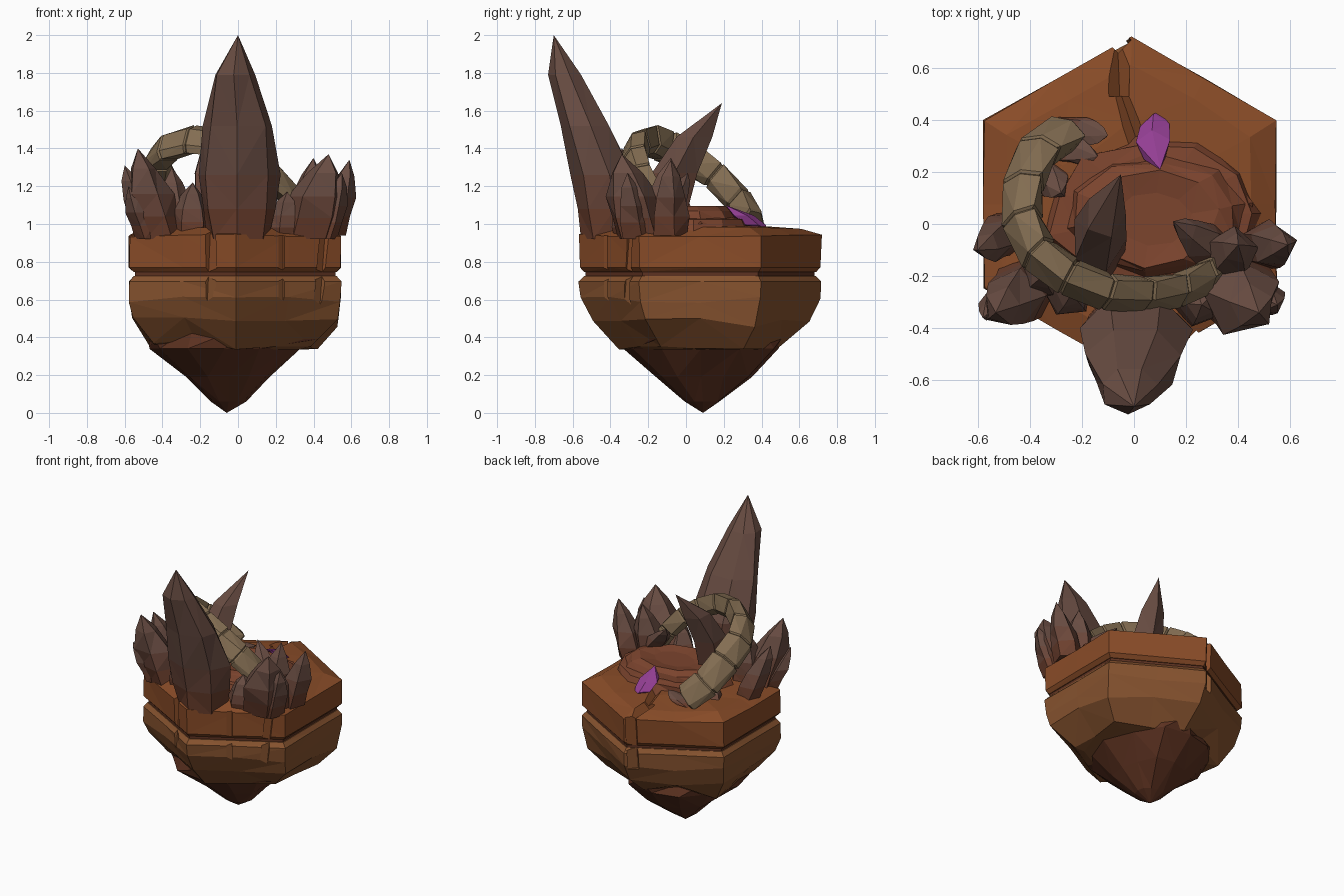
import bpy, bmesh, math, random
from mathutils import Vector, Matrix

if "Cube" in bpy.data.objects:
    bpy.data.objects.remove(bpy.data.objects["Cube"])

random.seed(4)


def mat(name, r, g, b):
    m = bpy.data.materials.new(name)
    m.diffuse_color = (r, g, b, 1)
    m.use_nodes = True
    m.node_tree.nodes["Principled BSDF"].inputs["Base Color"].default_value = m.diffuse_color
    return m


CLAY = mat("clay", 0.25, 0.072, 0.021)
SAND = mat("sandstone", 0.24, 0.086, 0.028)
DARK = mat("dark_rock", 0.11, 0.032, 0.015)
RED = mat("red_rock", 0.20, 0.058, 0.027)
STONE = mat("grey_brown_stone", 0.14, 0.073, 0.055)
MID = mat("warm_stone", 0.145, 0.062, 0.042)
RUST = mat("rusty_stone", 0.15, 0.05, 0.027)
BONE = mat("bone", 0.23, 0.155, 0.085)
PURPLE = mat("purple_crystal", 0.30, 0.05, 0.30)
ROCKS = [RUST, MID, STONE]


def loft(bm, rings, band_mats):
    """Skin equal-sided rings; a one-point ring is a tip, open ends get fans."""
    rings = [[Vector(p) for p in r] for r in rings]
    mats = list(band_mats)
    for end in (0, -1):
        if len(rings[end]) > 1:
            mid = [sum(rings[end], Vector()) / len(rings[end])]
            rings.insert(0 if end == 0 else len(rings), mid)
            mats.insert(0 if end == 0 else len(mats), mats[end])
    vs = [[bm.verts.new(p) for p in r] for r in rings]
    n = max(len(r) for r in rings)
    for a, b, m in zip(vs, vs[1:], mats):
        for i in range(n):
            quad = [a[i % len(a)], a[(i + 1) % len(a)], b[(i + 1) % len(b)], b[i % len(b)]]
            f = bm.faces.new(list(dict.fromkeys(quad)))
            f.material_index = m


def finish(name, bm, mats):
    bmesh.ops.recalc_face_normals(bm, faces=bm.faces[:])
    bmesh.ops.triangulate(bm, faces=[f for f in bm.faces if len(f.verts) > 3])
    me = bpy.data.meshes.new(name)
    bm.to_mesh(me)
    bm.free()
    for m in mats:
        me.materials.append(m)
    ob = bpy.data.objects.new(name, me)
    bpy.context.collection.objects.link(ob)
    return ob


def solid(name, rings, mats, bands=None):
    bm = bmesh.new()
    loft(bm, rings, bands or [0] * (len(rings) - 1))
    return finish(name, bm, mats)


CENTRE = Vector((-0.015, 0.075))
CORNERS = [Vector(c) for c in [(-0.01, 0.72), (0.55, 0.40), (0.55, -0.25),
                               (-0.01, -0.57), (-0.58, -0.25), (-0.58, 0.40)]]


def hex_ring(z, sx, sy, jit=0.0, zjit=0.0):
    pts = []
    for i, c in enumerate(CORNERS):
        for p in (c, (c + CORNERS[(i + 1) % 6]) / 2):
            d = p - CENTRE
            k = 1 - random.random() * jit
            pts.append((CENTRE.x + d.x * sx * k, CENTRE.y + d.y * sy * k,
                        z + random.uniform(-zjit, zjit)))
    return pts


def oval(c, rx, ry, n=6, jit=0.0, turn=0.0):
    out = []
    for i in range(n):
        a = turn + math.tau * i / n
        k = 1 + random.uniform(-jit, jit)
        out.append((c[0] + rx * k * math.cos(a), c[1] + ry * k * math.sin(a), c[2]))
    return out


# Hexagonal island: upper slab, recessed seam, lower slab, pointed underside
upper = solid("upper_slab", [hex_ring(0.745, 0.95, 0.95), hex_ring(0.77, 1, 1, 0.015),
                             hex_ring(0.94, 1, 1, 0.015, 0.012), hex_ring(0.975, 0.86, 0.84, 0.06, 0.01),
                             hex_ring(0.99, 0.5, 0.5, 0.1)], [CLAY])
solid("seam_core", [hex_ring(0.66, 0.94, 0.94), hex_ring(0.78, 0.94, 0.94)], [DARK])
lower = solid("lower_slab", [hex_ring(0.725, 0.95, 0.95), hex_ring(0.695, 1, 1, 0.015),
                             hex_ring(0.60, 1, 0.99, 0.02, 0.02), hex_ring(0.48, 0.98, 0.91, 0.05, 0.03),
                             hex_ring(0.36, 0.78, 0.71, 0.10, 0.03), hex_ring(0.335, 0.6, 0.58)], [SAND])
solid("rock_underside", [hex_ring(0.43, 0.82, 0.75, 0.12, 0.04)[::-1],
                         oval((-0.07, 0.08, 0.34), 0.38, 0.43, 12, 0.06, math.pi / 2),
                         oval((-0.05, 0.08, 0.19), 0.235, 0.26, 12, 0.10, math.pi / 2),
                         oval((-0.05, 0.09, 0.06), 0.09, 0.09, 12, 0.1, math.pi / 2),
                         [(-0.06, 0.09, 0)]], [DARK])


# Cracks cut into the slabs
def crack(targets, loc, size, rot):
    bm = bmesh.new()
    bmesh.ops.create_cube(bm, size=1)
    for v in bm.verts:
        v.co = Vector((v.co.x * size[0], v.co.y * size[1], v.co.z * size[2]))
    bm.transform(Matrix.Rotation(rot[2], 4, 'Z') @ Matrix.Rotation(rot[0], 4, 'X')
                 @ Matrix.Rotation(rot[1], 4, 'Y'))
    bm.transform(Matrix.Translation(loc))
    cut = finish("crack_cutter", bm, [DARK])
    cut.hide_render = True
    for t in targets:
        mod = t.modifiers.new("crack", 'BOOLEAN')
        mod.operation = 'DIFFERENCE'
        mod.object = cut
        bpy.context.view_layer.objects.active = t
        bpy.ops.object.modifier_apply(modifier=mod.name)
    bpy.data.objects.remove(cut)


Q = math.pi / 4
crack([upper], (-0.06, 0.62, 0.975), (0.06, 0.26, 0.06), (0, Q, 0.04))
crack([upper], (-0.02, 0.41, 0.995), (0.055, 0.30, 0.055), (0, Q, 0.33))
crack([upper, lower], (-0.065, 0.70, 0.80), (0.07, 0.07, 0.44), (0, 0.05, Q))
crack([upper, lower], (-0.15, -0.495, 0.79), (0.05, 0.06, 0.40), (0, 0.06, Q))
crack([upper, lower], (0.24, -0.435, 0.80), (0.035, 0.04, 0.42), (0, 0, Q))
crack([upper, lower], (0.45, -0.31, 0.8), (0.05, 0.05, 0.5), (0, 0.1, Q))

# Terraced red mound with a nearly flat floor
solid("mound_terrace", [oval((0.07, 0.04, 0.94), 0.43, 0.31, 11, 0.06),
                        oval((0.07, 0.04, 1.025), 0.39, 0.28, 11, 0.06),
                        oval((0.07, 0.04, 1.035), 0.30, 0.22, 11, 0.03)], [RED])
solid("mound_top", [oval((0.09, 0.03, 1.0), 0.36, 0.25, 10, 0.06, 0.2),
                    oval((0.08, 0.03, 1.07), 0.32, 0.21, 10, 0.06, 0.2),
                    oval((0.07, 0.02, 1.095), 0.25, 0.18, 10, 0.06, 0.2),
                    oval((0.07, 0.02, 1.08), 0.15, 0.1, 10, 0.06, 0.2)], [RED])

# Tall front spire and the inner spire leaning backwards
solid("tall_spire", [oval((0, -0.38, 0.92), 0.17, 0.17, 7, 0.05, 0.2),
                     oval((0, -0.41, 1.08), 0.20, 0.17, 7, 0.06, 0.2),
                     oval((0, -0.44, 1.26), 0.22, 0.17, 7, 0.06, 0.2),
                     oval((0, -0.53, 1.52), 0.185, 0.13, 7, 0.06, 0.2),
                     oval((-0.02, -0.635, 1.79), 0.11, 0.09, 7, 0.07, 0.2),
                     [(0, -0.70, 2.0)]], ROCKS, [0, 1, 2, 2, 2])
solid("inner_spire", [oval((-0.14, -0.13, 0.98), 0.10, 0.12, 5, 0.05),
                      oval((-0.14, -0.06, 1.27), 0.11, 0.13, 5, 0.05),
                      oval((-0.11, 0.04, 1.46), 0.08, 0.10, 5, 0.05),
                      [(-0.05, 0.19, 1.64)]], ROCKS, [1, 2, 2])


# Clusters of smaller spikes: base, tip, radius
def spike(name, base, tip, r):
    b, t = Vector(base), Vector(tip)
    turn = random.random()
    rings = [oval(b.lerp(t, f), r * k, r * k, 5, 0.12, turn)
             for f, k in ((0, 1.1), (0.25, 1.12), (0.5, 1.0), (0.78, 0.6))] + [[tip]]
    solid(name, rings, ROCKS, [0, 1, 2, 2])


LEFT = [((-0.47, -0.02, 0.94), (-0.60, -0.10, 1.31), 0.08),
        ((-0.40, -0.23, 0.92), (-0.53, -0.34, 1.40), 0.115),
        ((-0.33, -0.19, 0.94), (-0.35, -0.20, 1.30), 0.095),
        ((-0.47, -0.25, 0.92), (-0.58, -0.36, 1.20), 0.065),
        ((-0.26, -0.26, 0.94), (-0.24, -0.27, 1.22), 0.09)]
RIGHT = [((0.36, -0.23, 0.92), (0.48, -0.34, 1.37), 0.145),
         ((0.48, -0.08, 0.94), (0.59, -0.08, 1.34), 0.085),
         ((0.44, -0.25, 0.92), (0.55, -0.31, 1.27), 0.08),
         ((0.35, -0.14, 0.96), (0.40, -0.08, 1.35), 0.10),
         ((0.36, -0.13, 1.04), (0.15, 0.01, 1.27), 0.075),
         ((0.25, -0.28, 0.92), (0.26, -0.31, 1.17), 0.10)]
for side, group in (("left", LEFT), ("right", RIGHT)):
    for i, (b, t, r) in enumerate(group):
        spike(f"{side}_spike_{i + 1}", b, t, r)

# Segmented bone arch curling round the inner spire
PATH = [(-0.25, 0.36, 1.02), (-0.36, 0.29, 1.13), (-0.42, 0.16, 1.26), (-0.43, 0.02, 1.35),
        (-0.37, -0.11, 1.415), (-0.25, -0.20, 1.45), (-0.10, -0.26, 1.43), (0.05, -0.27, 1.36),
        (0.18, -0.25, 1.27), (0.28, -0.20, 1.16), (0.35, -0.14, 1.04)]
PATH = [Vector(p) for p in PATH]
SECTION = [(-1, -0.4), (-0.55, -1), (0.95, -1), (1.05, -0.4), (0.35, 0.75), (-0.7, 1)]


def section(i, centre, w):
    d = (PATH[min(i + 1, len(PATH) - 1)] - PATH[max(i - 1, 0)]).normalized()
    s = d.cross(Vector((0, 0, 1))).normalized()
    u = s.cross(d)
    return [centre + s * x * w + u * y * w for x, y in SECTION]


bm = bmesh.new()
for i in range(len(PATH) - 1):
    w0, w1 = (0.076 - 0.003 * max(0, k - 4) for k in (i, i + 1))
    a, b = PATH[i], PATH[i + 1]
    loft(bm, [section(i, a, w0 * 0.86), section(i, a.lerp(b, 0.06), w0),
              section(i + 1, a.lerp(b, 0.95), w1 * 1.03), section(i + 1, b, w1 * 0.86)], [0, 0, 0])
finish("bone_arch", bm, [BONE])

# Broken stone root at the arch's back end
for i, (b, t, r) in enumerate([((-0.26, 0.36, 0.98), (-0.10, 0.34, 1.03), 0.055),
                               ((-0.30, 0.30, 0.97), (-0.14, 0.26, 1.04), 0.055),
                               ((-0.34, 0.20, 0.95), (-0.28, 0.12, 1.06), 0.065)]):
    spike(f"arch_root_{i + 1}", b, t, r)

# Purple crystal on the back edge of the mound
solid("purple_crystal", [[(0.10, 0.21, 1.10)], oval((0.075, 0.30, 1.045), 0.068, 0.06, 5, 0.05, 0.4),
                         oval((0.08, 0.36, 0.995), 0.06, 0.06, 5, 0.05, 0.4),
                         [(0.10, 0.43, 0.97)]], [PURPLE])
